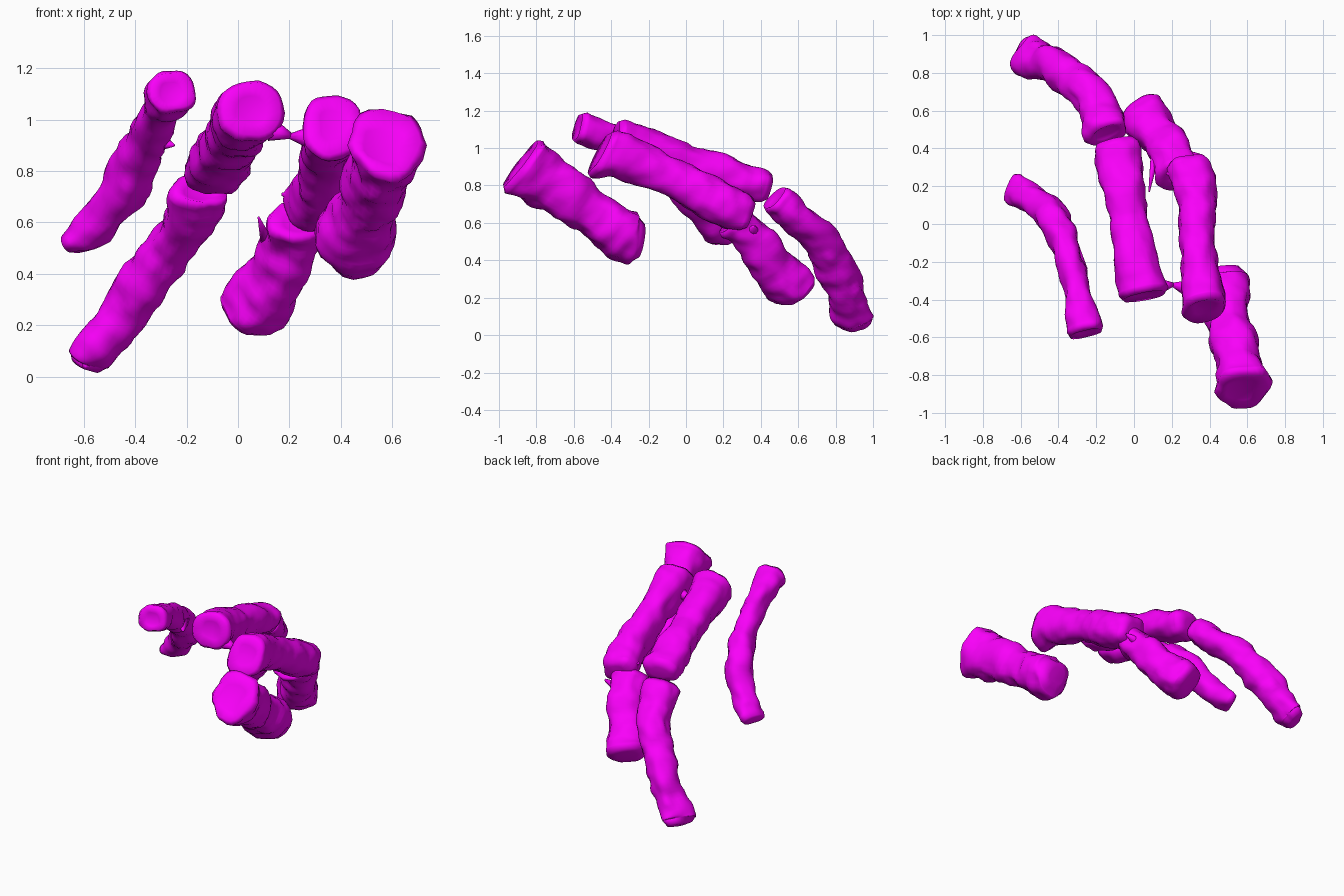
import bpy, bmesh, math
from mathutils import Vector, noise

if "Cube" in bpy.data.objects:
    bpy.data.objects.remove(bpy.data.objects["Cube"])

mat = bpy.data.materials.new("magenta")
mat.diffuse_color = (0.95, 0.0, 0.95, 1)
mat.use_nodes = True
mat.node_tree.nodes["Principled BSDF"].inputs["Base Color"].default_value = mat.diffuse_color
SEG, STEPS = 28, 7


def spline(secs):
    """Smooth Catmull-Rom run through the (x, y, z, half width, half height) sections."""
    out = []
    n = len(secs)
    for i in range(n - 1):
        p = [Vector(secs[max(0, min(n - 1, i + k))]) for k in (-1, 0, 1, 2)]
        for s in range(STEPS + (i == n - 2)):
            t = s / STEPS
            out.append(0.5 * (2 * p[1] + (p[2] - p[0]) * t
                              + (2 * p[0] - 5 * p[1] + 4 * p[2] - p[3]) * t * t
                              + (3 * p[1] - p[0] - 3 * p[2] + p[3]) * t ** 3))
    return out


def bone(name, secs, rough=1.0, lean=0.0, taper=0.0):
    """Lofted bone; lean slants the near end, taper narrows its underside."""
    pts = spline(secs)
    bm = bmesh.new()
    rings, n = [], len(pts)

    def ring(c, t, side, up, w, h, fade):
        r = []
        for k in range(SEG):
            a = 2 * math.pi * k / SEG
            ca, sa = math.cos(a), math.sin(a)
            # slightly squared cross-section, roughened by noise
            u = h * math.copysign(abs(sa) ** 0.85, sa)
            s = w * math.copysign(abs(ca) ** 0.85, ca) * (1 + taper * fade * sa)
            d = side * s + up * u
            q = c + d + t * (lean * fade * u)
            bump = 0.022 * noise.noise(q * 6) + 0.014 * noise.noise(q * 15)
            r.append(bm.verts.new(q + d.normalized() * bump * rough))
        rings.append(r)

    for i, p in enumerate(pts):
        t = Vector((pts[min(i + 1, n - 1)] - pts[max(i - 1, 0)])[:3]).normalized()
        side = t.cross(Vector((0, 0, 1))).normalized()
        up = side.cross(t)
        c = Vector(p[:3])
        w, h = p[3], p[4]
        fade = max(0, 1 - i / (STEPS * 1.5))
        # blunt rims, with a shallow socket at the near end and a dome at the far end
        if i == 0:
            ring(c - t * 0.010, t, side, up, w * 0.5, h * 0.5, fade)
            ring(c - t * 0.028, t, side, up, w * 0.85, h * 0.85, fade)
        ring(c, t, side, up, w, h, fade)
        if i == n - 1:
            ring(c + t * 0.028, t, side, up, w * 0.85, h * 0.85, 0)
            ring(c + t * 0.035, t, side, up, w * 0.5, h * 0.5, 0)
    for a, b in zip(rings, rings[1:]):
        for k in range(SEG):
            j = (k + 1) % SEG
            bm.faces.new((a[k], a[j], b[j], b[k]))
    bm.faces.new(rings[0][::-1])
    bm.faces.new(rings[-1])
    finish(name, bm)


def spur(name, a, b, r1, r2):
    """Small tapering bone splinter from a to b."""
    a, b = Vector(a), Vector(b)
    bm = bmesh.new()
    bmesh.ops.create_cone(bm, cap_ends=True, segments=10, radius1=r1, radius2=r2,
                          depth=(b - a).length)
    rot = (b - a).to_track_quat('Z', 'Y')
    for v in bm.verts:
        v.co = rot @ v.co + (a + b) / 2
    finish(name, bm)


def finish(name, bm):
    bmesh.ops.recalc_face_normals(bm, faces=bm.faces)
    me = bpy.data.meshes.new(name)
    bm.to_mesh(me)
    bm.free()
    me.materials.append(mat)
    bpy.context.collection.objects.link(bpy.data.objects.new(name, me))
    for p in me.polygons:
        p.use_smooth = True


# Slim outer bone
bone("outer_bone", [
    (-.26, -.555, 1.105, .10, .09), (-.29, -.42, 1.065, .078, .08),
    (-.33, -.22, .97, .068, .08), (-.385, -.05, .85, .08, .09),
    (-.455, .06, .72, .09, .09), (-.56, .14, .58, .075, .07),
    (-.635, .175, .53, .085, .045)])

# Middle pair
bone("middle_near_bone", [
    (.045, -.36, 1.025, .13, .12), (.025, -.25, 1.0, .115, .11),
    (-.01, -.05, .94, .10, .10), (-.045, .15, .88, .105, .095),
    (-.08, .32, .825, .12, .095), (-.10, .41, .80, .12, .09)])
bone("middle_far_bone", [
    (-.15, .49, .715, .12, .085), (-.19, .60, .62, .10, .085),
    (-.27, .72, .50, .095, .09), (-.365, .80, .36, .10, .095),
    (-.46, .86, .22, .095, .09), (-.55, .89, .10, .105, .08),
    (-.57, .90, .07, .10, .07)], 1.2)

# Inner pair
bone("inner_near_bone", [
    (.37, -.435, .97, .12, .145), (.345, -.30, .94, .105, .12),
    (.335, -.10, .855, .095, .105), (.335, .08, .76, .10, .11),
    (.315, .22, .69, .12, .115), (.295, .31, .655, .115, .105)], 1.0, .3)
bone("inner_far_bone", [
    (.23, .27, .595, .12, .10), (.205, .36, .505, .105, .10),
    (.15, .45, .395, .105, .11), (.08, .54, .29, .13, .13),
    (.05, .575, .25, .135, .115)], 1.2)

# Stout thumb base bone
bone("thumb_bone", [
    (.575, -.865, .90, .145, .165), (.55, -.73, .815, .12, .15),
    (.50, -.55, .69, .11, .125), (.475, -.42, .60, .13, .13),
    (.45, -.32, .535, .145, .14), (.44, -.27, .52, .125, .12)], 1.4, .1, .2)

# Splinters and the thin bridge between the two near bones
spur("bridge_left", (.13, -.33, .96), (.21, -.32, .935), .045, .010)
spur("bridge_right", (.28, -.34, .93), (.20, -.32, .935), .045, .010)
spur("inner_splinter", (.12, .42, .50), (.08, .17, .62), .03, .004)
spur("inner_side_splinter", (.22, .36, .54), (.365, .36, .58), .05, .008)
spur("inner_joint_splinter", (.27, .25, .69), (.17, .27, .71), .05, .006)
spur("outer_splinter", (-.33, -.14, .92), (-.25, -.24, .90), .05, .006)
